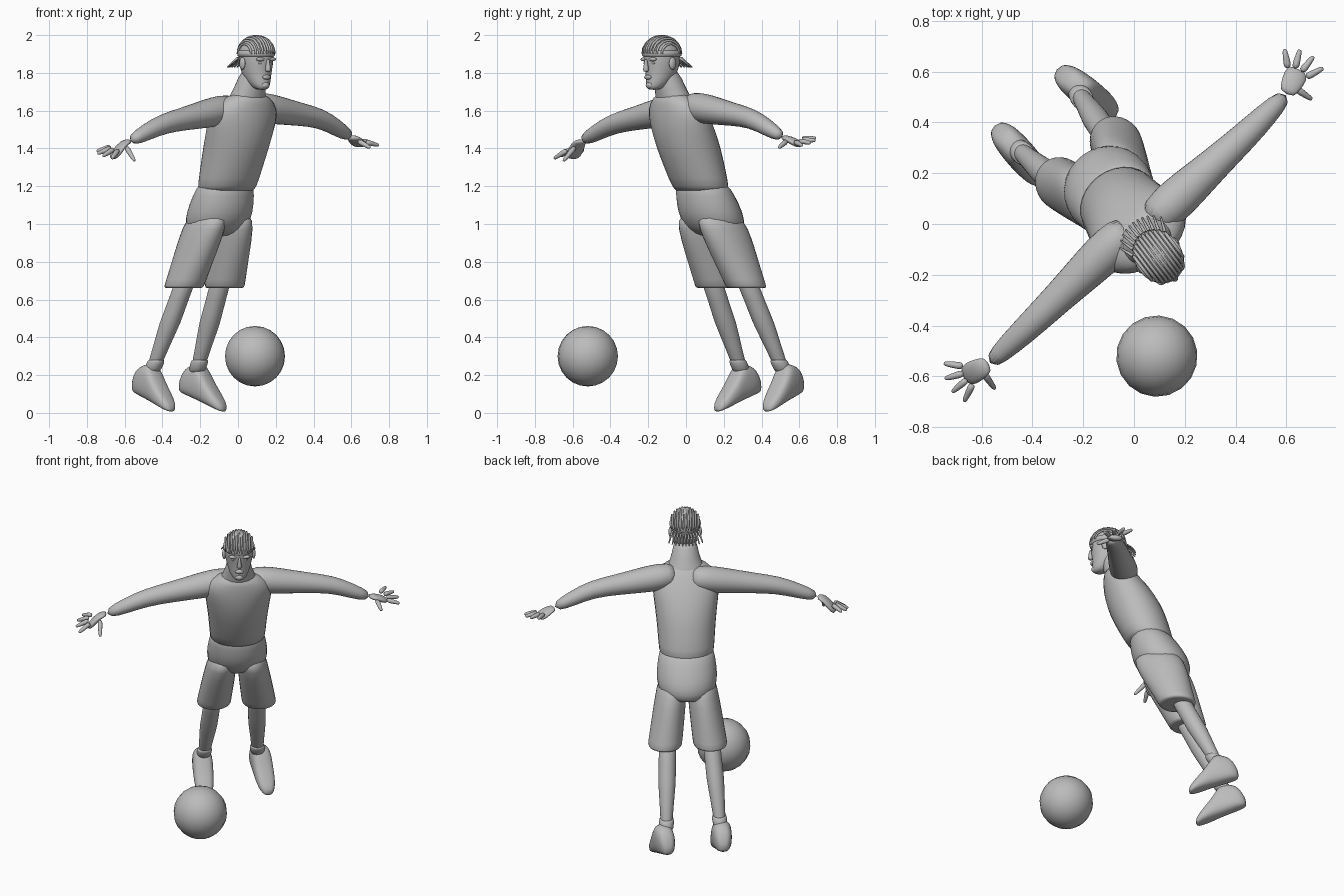
import bpy, bmesh, math
from mathutils import Vector

default_cube = bpy.data.objects.get("Cube")
if default_cube:
    bpy.data.objects.remove(default_cube)

grey = bpy.data.materials.new("plain_grey")
grey.use_nodes = True
grey.diffuse_color = (.5, .5, .5, 1)
grey.node_tree.nodes["Principled BSDF"].inputs["Base Color"].default_value = grey.diffuse_color

UP = Vector((0, 0, 1))
SIDES = {"left": 1, "right": -1}


def body(left, forward, height):
    """Turn the figure's own directions into world space."""
    return Vector((.8 * left + .6 * forward, .6 * left - .8 * forward, height))


def spine(height):
    """Centre of the forward-leaning trunk at a given height."""
    return 0, .38 * (height - 1.45)


def finish(name, bm, subdivide):
    bmesh.ops.recalc_face_normals(bm, faces=bm.faces)
    mesh = bpy.data.meshes.new(name)
    bm.to_mesh(mesh)
    bm.free()
    mesh.materials.append(grey)
    for polygon in mesh.polygons:
        polygon.use_smooth = True
    part = bpy.data.objects.new(name, mesh)
    bpy.context.collection.objects.link(part)
    if subdivide:
        modifier = part.modifiers.new("smooth", 'SUBSURF')
        modifier.levels = modifier.render_levels = 1


def loft(name, sections, sides=14, power=1, subdivide=True):
    """Skin over oval sections given as (centre, half axis, half axis)."""
    bm = bmesh.new()
    rings = []
    for centre, axis_a, axis_b in sections:
        ring = []
        for i in range(sides):
            angle = math.tau * i / sides
            c, s = math.cos(angle), math.sin(angle)
            c = math.copysign(abs(c) ** power, c)
            s = math.copysign(abs(s) ** power, s)
            ring.append(bm.verts.new(centre + axis_a * c + axis_b * s))
        rings.append(ring)
    for lower, upper in zip(rings, rings[1:]):
        for i in range(sides):
            bm.faces.new((lower[i - 1], lower[i], upper[i], upper[i - 1]))
    bm.faces.new(rings[0])
    bm.faces.new(rings[-1])
    finish(name, bm, subdivide)


def slices(name, rows, place=spine, **options):
    """Loft horizontal rows of (height, half width, half depth)."""
    loft(name, [(body(*place(height), height), body(width, 0, 0), body(0, depth, 0))
                for height, width, depth in rows], **options)


def tube(name, points, radii, flat=1, **options):
    sections = []
    for i, point in enumerate(points):
        along = (points[min(i + 1, len(points) - 1)] - points[max(i - 1, 0)]).normalized()
        side = along.cross(UP).normalized()
        sections.append((point, side * radii[i], side.cross(along) * radii[i] * flat))
    loft(name, sections, **options)


def ellipsoid(name, centre, radii, segments=12):
    bm = bmesh.new()
    bmesh.ops.create_uvsphere(bm, u_segments=segments, v_segments=segments * 2 // 3, radius=1)
    for vert in bm.verts:
        vert.co = centre + body(*(c * r for c, r in zip(vert.co, radii)))
    finish(name, bm, False)


# Loose ball
ellipsoid("ball", Vector((.09, -.52, .3)), [.16] * 3, segments=18)

# Jersey, neck and shorts
slices("jersey", [(1.17, .15, .12), (1.18, .17, .145), (1.3, .176, .16), (1.4, .187, .168),
                  (1.5, .2, .158), (1.58, .21, .135), (1.64, .18, .11), (1.7, .09, .08)])
slices("neck", [(1.6, .13, .1), (1.66, .115, .095), (1.71, .085, .085), (1.84, .065, .075)])
slices("shorts_hips", [(.93, .1, .1), (.97, .17, .15), (1.03, .186, .17), (1.1, .185, .165),
                       (1.2, .168, .135), (1.21, .15, .12)],
       place=lambda height: (0, spine(height)[1] - .014))
for side, sign in SIDES.items():
    slices(side + "_shorts_leg", [(1.06, .08, .13), (.98, .093, .155), (.85, .1, .14),
                                  (.68, .105, .115), (.66, .105, .115), (.66, .07, .08)],
           place=lambda height: (sign * (.08 + .14 * (1.06 - height)), spine(height)[1]))


# Head: a tapering jaw below a domed skull
def skull(height):
    return 0, .16 + 4.5 * max(0, 1.82 - height) ** 2


jaw = [(1.71, .02), (1.72, .04), (1.75, .06), (1.8, .076), (1.85, .086)]
dome = [(1.9 + .1 * math.sin(t), .09 * math.cos(t)) for t in (0, .4, .8, 1.2, 1.45)]
slices("head", [(height, width, width * 1.2) for height, width in jaw + dome], place=skull, sides=16)
slices("headband", [(height, width, width + .018) for height, width in
                    ((1.885, .08), (1.885, .096), (1.92, .096), (1.92, .08))], place=skull, sides=20)

# Face
slices("nose", [(1.805, .014, .012), (1.815, .018, .02), (1.85, .009, .012), (1.875, .008, .01)],
       place=lambda height: (0, .265), sides=8)
ellipsoid("lips", body(0, .253, 1.777), (.026, .013, .013))
ellipsoid("chin", body(0, .238, 1.735), (.026, .022, .02))
for side, sign in SIDES.items():
    ellipsoid(side + "_brow", body(sign * .035, .248, 1.872), (.03, .014, .011))
    ellipsoid(side + "_eye", body(sign * .034, .243, 1.852), (.014, .01, .007))
    ellipsoid(side + "_ear", body(sign * .088, .155, 1.85), (.012, .022, .033))

# Braided rows over the skull, with loose ends at the nape
for row in range(-5, 6):
    across = row * .0155
    reach = math.sqrt(1 - (across / .093) ** 2) * .107
    angles = [math.pi * step / 9 for step in range(10)]
    path = [body(across, .16 + reach * math.cos(t), 1.9 + .9 * reach * math.sin(t)) for t in angles]
    tube("braid_row", path, [.0065] * len(path), sides=6, subdivide=False)
    loose = [body(across * (1 + drop), .16 - reach - drop / 5, 1.88 - drop / 6) for drop in (0, .1, .3)]
    tube("braid_end", loose, [.007, .006, .004], sides=6, subdivide=False)

# Legs, socks and shoes: hip side, ankle drift, heel and toe differ per foot
stance = {
    "left": (.12, .03, -.02, body(.122, -.67, 0), body(.198, -.38, 0)),
    "right": (-.14, -.1, .015, body(-.205, -.64, 0), body(-.182, -.335, 0)),
}
shoe_heights = (.04, .13, .17, .19, .21, .15, .11, .075, .04)
for side, (hip, drift, stride, heel, toe) in stance.items():
    def shin(height):
        return hip + drift * (.7 - height), .48 * height - .627 + stride

    slices(side + "_leg", [(height, radius, radius * 1.12) for height, radius in
                           ((.75, .06), (.58, .05), (.48, .057), (.36, .042), (.2, .036))], place=shin)
    slices(side + "_sock", [(height, radius, radius * 1.1) for height, radius in
                            ((.2, .042), (.26, .047), (.28, .044), (.28, .034))], place=shin)
    across = (toe - heel).normalized().cross(UP)
    sections = []
    for i, tall in enumerate(shoe_heights):
        t = i / (len(shoe_heights) - 1)
        width = .025 + .037 * abs(math.sin(math.pi * t)) ** .4
        middle = heel.lerp(toe, t) + UP * (.11 * (1 - t) + tall / 2)
        sections.append((middle, across * width, UP * tall / 2))
    loft(side + "_shoe", sections, sides=16, power=.75)

# Arms and hands: shoulder, elbow, wrist, then palm heading and fingertip height
reaches = {
    "left": ((.06, 0, 1.63), (.44, .35, 1.56), (.6, .51, 1.46), 64, 1.455),
    "right": ((-.01, -.01, 1.62), (-.4, -.39, 1.53), (-.57, -.55, 1.44), 208, 1.385),
}
for side, (shoulder, elbow, wrist, heading, tip_height) in reaches.items():
    shoulder, elbow, wrist = Vector(shoulder), Vector(elbow), Vector(wrist)
    tube(side + "_arm", [shoulder, shoulder.lerp(elbow, .2), shoulder.lerp(elbow, .4),
                         shoulder.lerp(elbow, .7), elbow, elbow.lerp(wrist, .5), wrist],
         [.07, .088, .082, .066, .057, .048, .033], flat=.95)

    def ray(degrees, length, height):
        angle = math.radians(degrees)
        return Vector((math.cos(angle) * length, math.sin(angle) * length, height))

    palm = wrist + ray(heading, .04, -.01)
    knuckles = palm + ray(heading, .07, tip_height - wrist.z - .03)
    tube(side + "_palm", [wrist, palm, palm.lerp(knuckles, .6), knuckles],
         [.032, .042, .05, .036], flat=.42)
    for i in range(5):
        thumb = i == 4
        turn = 98 if thumb else 24 * i - 36
        length = .1 if thumb else .145
        tip = palm + ray(heading - SIDES[side] * turn, length, 0)
        tip.z = tip_height - .013 * i
        root = palm.lerp(tip, .2 if thumb else .45)
        tube(side + ("_thumb" if thumb else "_finger"), [root, root.lerp(tip, .5), root.lerp(tip, .9), tip],
             [.018, .014, .011, .006], sides=8)
